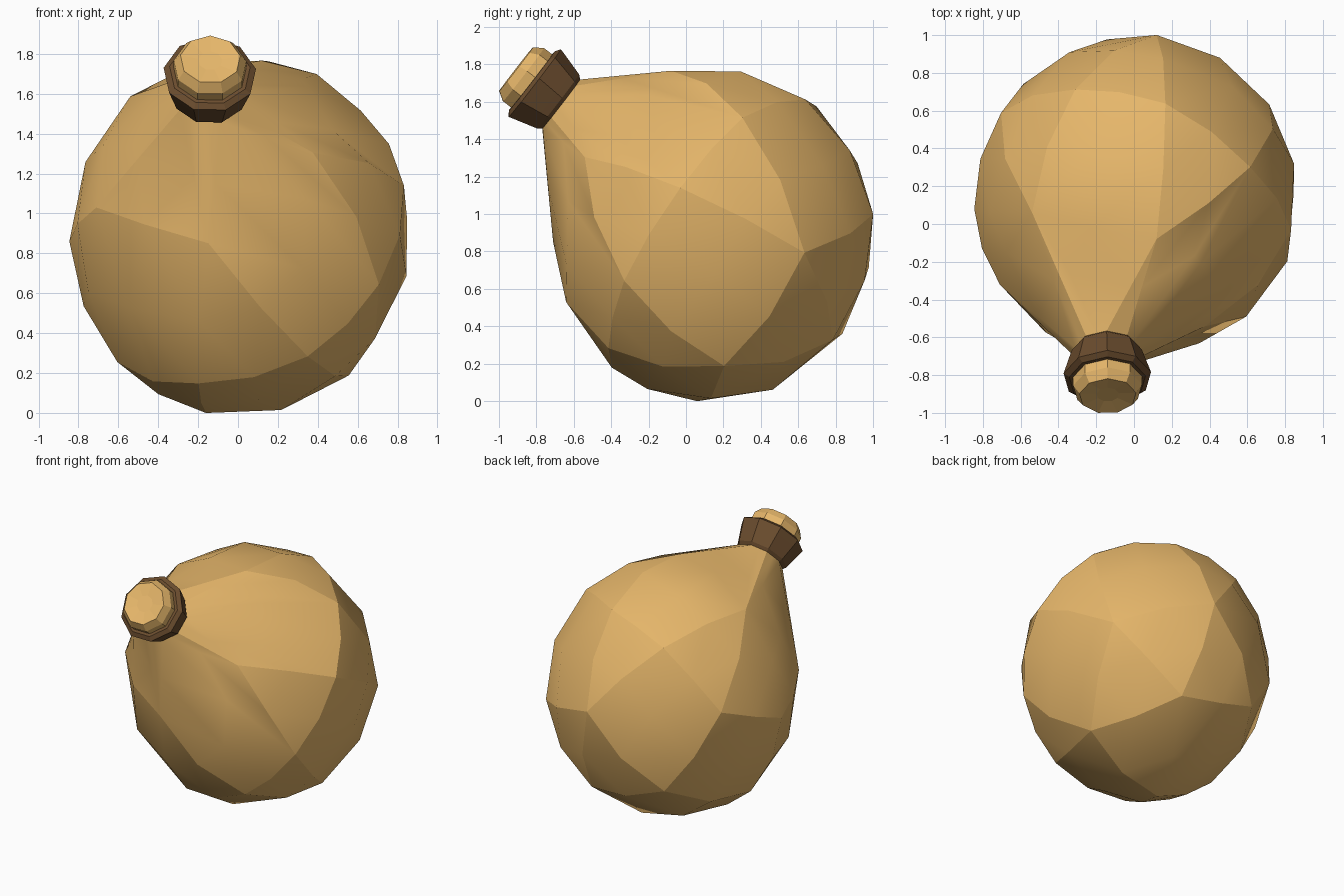
import bpy, bmesh, math
from mathutils import Vector

if "Cube" in bpy.data.objects:
    bpy.data.objects.remove(bpy.data.objects["Cube"])

def material(name, col):
    m = bpy.data.materials.new(name)
    m.diffuse_color = (*col, 1)
    m.use_nodes = True
    m.node_tree.nodes["Principled BSDF"].inputs["Base Color"].default_value = m.diffuse_color
    return m

tan = material("tan_hide", (0.79, 0.47, 0.145))
dark = material("dark_leather", (0.15, 0.075, 0.028))

def finish(bm, name, mat):
    bmesh.ops.recalc_face_normals(bm, faces=bm.faces[:])
    me = bpy.data.meshes.new(name)
    bm.to_mesh(me)
    bm.free()
    me.materials.append(mat)
    ob = bpy.data.objects.new(name, me)
    bpy.context.collection.objects.link(ob)
    return ob

# Neck frame
origin = Vector((-0.145, -0.67, 1.585))
axis = Vector((0.02, -0.79, 0.61)).normalized()
side = axis.cross(Vector((1, 0, 0))).normalized()
across = side.cross(axis)
SIDES = 9

def ring(t, r):
    return [origin + axis * t + (side * math.cos(a) + across * math.sin(a)) * r
            for a in (2 * math.pi * i / SIDES for i in range(SIDES))]

def lathe(name, profile, mat):
    bm = bmesh.new()
    rings = [[bm.verts.new(p) for p in ring(t, r)] for t, r in profile]
    for a, b in zip(rings, rings[1:]):
        for i in range(SIDES):
            j = (i + 1) % SIDES
            bm.faces.new((a[i], a[j], b[j], b[i]))
    bm.faces.new(rings[0])
    bm.faces.new(rings[-1])
    return finish(bm, name, mat)

# Flask body: faceted egg hulled into the neck, with gently bulged facets
centre = Vector((0.005, 0.12, 0.89))

def egg_scale(p):
    d = p - centre
    ry = 0.845 if d.y < 0 else 0.895      # slightly flatter in front
    rx = 0.852 if d.x < 0 else 0.875
    return Vector((d.x / rx, d.y / ry, d.z / 0.91)).length

corners = [
    (-.15, -.72, .85), (.38, -.55, 1.31), (.69, -.32, .65), (.34, -.40, .30),
    (.83, -.03, 1.14), (.67, .60, .80), (.53, .20, .22), (.12, -.08, 1.77),
    (.61, .30, 1.51), (.17, .65, 1.63), (-.55, .06, 1.60), (-.71, -.32, 1.03),
    (-.60, .10, .26), (-.16, .06, 0), (.12, 1.0, 1.0), (.23, .78, .33),
    (-.31, .71, 1.48), (-.72, .60, 1.06), (-.38, .80, .46), (-.85, .08, .86),
    (-.20, -.33, .14)]
bm = bmesh.new()
verts = []
for c in corners:
    p = Vector(c)
    verts.append(bm.verts.new(centre + (p - centre) / egg_scale(p)))
for p in ring(0.0, 0.17):
    bm.verts.new(p)
bmesh.ops.convex_hull(bm, input=bm.verts[:])
for e in bm.edges:
    e.smooth = e.calc_face_angle(0) < math.radians(24)
for e in verts[0].link_edges:      # front corner: three creases only
    e.smooth = e.other_vert(verts[0]) not in (verts[1], verts[3], verts[11])
for a, b in ((3, 20), (20, 12), (10, 17), (1, 2), (16, 17), (17, 18)):
    e = bm.edges.get((verts[a], verts[b]))
    if e:
        e.smooth = False
bmesh.ops.subdivide_edges(bm, edges=bm.edges[:], cuts=1, use_grid_fill=True)
for v in bm.verts:
    s = egg_scale(v.co)
    if s < 1 and (v.co - origin).length > 0.2:
        v.co = centre + (v.co - centre) * (1 + 0.92 * (1 / s - 1))
for f in bm.faces:
    f.smooth = True
finish(bm, "flask_body", tan)

# Collar and stopper
lathe("collar", [(-0.005, 0.165), (0.02, 0.188), (0.06, 0.2), (0.135, 0.222),
                 (0.18, 0.235), (0.2, 0.205), (0.2, 0.17)], dark)
lathe("stopper", [(0.17, 0.185), (0.255, 0.185), (0.305, 0.152), (0.295, 0.06)], tan)
